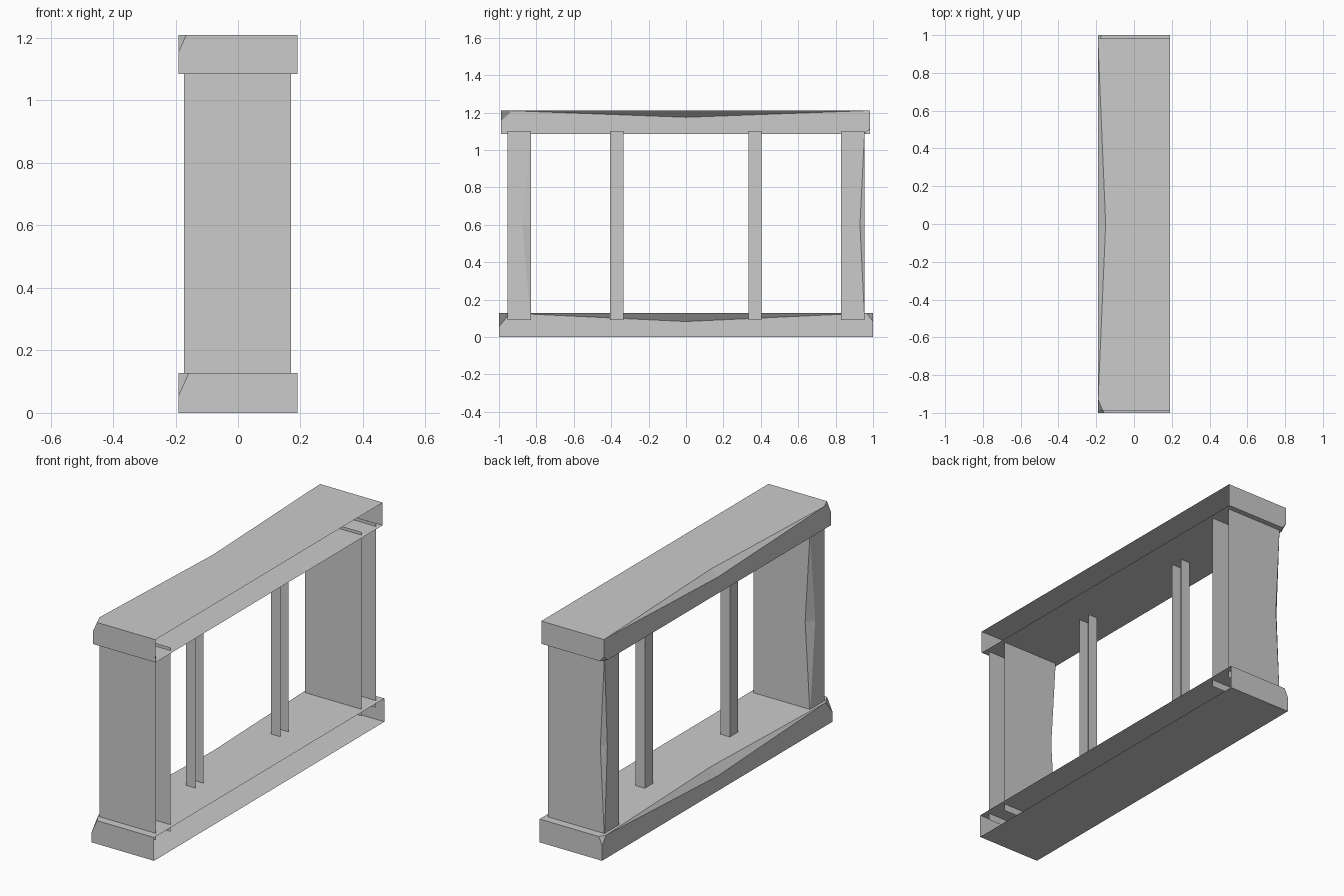
import bpy, bmesh

cube = bpy.data.objects.get("Cube")
if cube:
    bpy.data.objects.remove(cube, do_unlink=True)

stone = bpy.data.materials.new("grey_stone")
stone.use_nodes = True
GREY = (0.6, 0.6, 0.6, 1)
stone.diffuse_color = GREY
stone.node_tree.nodes["Principled BSDF"].inputs["Base Color"].default_value = GREY


def trough(name, x, side, stations, axis, caps=False):
    """Loft an open-backed bar along an axis; the +x side stays open.
    Each station: position, then chip depth and width on the high edge,
    optionally followed by the same pair for the low edge."""
    bm = bmesh.new()
    (x0, x1), (s0, s1) = x, side
    rows = []
    for t, d, e, *low in stations:
        dl, el = low or (0, 0)
        section = [(x1, s0), (x0 + dl, s0), (x0, s0 + el),
                   (x0, s1 - e), (x0 + d, s1), (x1, s1)]
        rows.append([bm.verts.new((px, t, s) if axis == "y" else (px, s, t))
                     for px, s in section])
    for a, b in zip(rows, rows[1:]):
        for i in range(len(a) - 1):
            bm.faces.new((a[i], a[i + 1], b[i + 1], b[i]))
    if caps:
        bm.faces.new(rows[0])
        bm.faces.new(rows[-1][::-1])
    bmesh.ops.remove_doubles(bm, verts=bm.verts, dist=0.0005)
    bmesh.ops.recalc_face_normals(bm, faces=bm.faces)
    mesh = bpy.data.meshes.new(name)
    bm.to_mesh(mesh)
    bm.free()
    mesh.materials.append(stone)
    obj = bpy.data.objects.new(name, mesh)
    bpy.context.collection.objects.link(obj)
    return obj


# Sill and lintel: worn along the outer top edge, chipped at the corners
WIDE = (-0.19, 0.19)
trough("sill", WIDE, (0, 0.128),
       [(-1, 0.033, 0.073), (-0.94, 0, 0), (0, 0.035, 0.045),
        (0.965, 0, 0), (1, 0.02, 0.045)], "y", caps=True)
trough("lintel", WIDE, (1.085, 1.21),
       [(-0.988, 0.025, 0.055), (-0.93, 0, 0), (0, 0.04, 0.035),
        (0.95, 0, 0), (0.985, 0, 0, 0.025, 0.03)], "y", caps=True)

# Wide end posts, each worn halfway up along one edge
Z0, Z1 = 0.09, 1.102
for name, side, depth, width in (("front_post", (-0.955, -0.83), 0.03, 0.045),
                                 ("back_post", (0.83, 0.955), 0.025, 0.025)):
    trough(name, (-0.173, 0.17), side,
           [(Z0, 0, 0), (0.6, depth, width), (Z1, 0, 0)], "z")

# Slim inner bars
for name, side in (("front_bar", (-0.405, -0.335)), ("back_bar", (0.333, 0.403))):
    trough(name, (-0.032, 0.025), side, [(Z0, 0, 0), (Z1, 0, 0)], "z")
